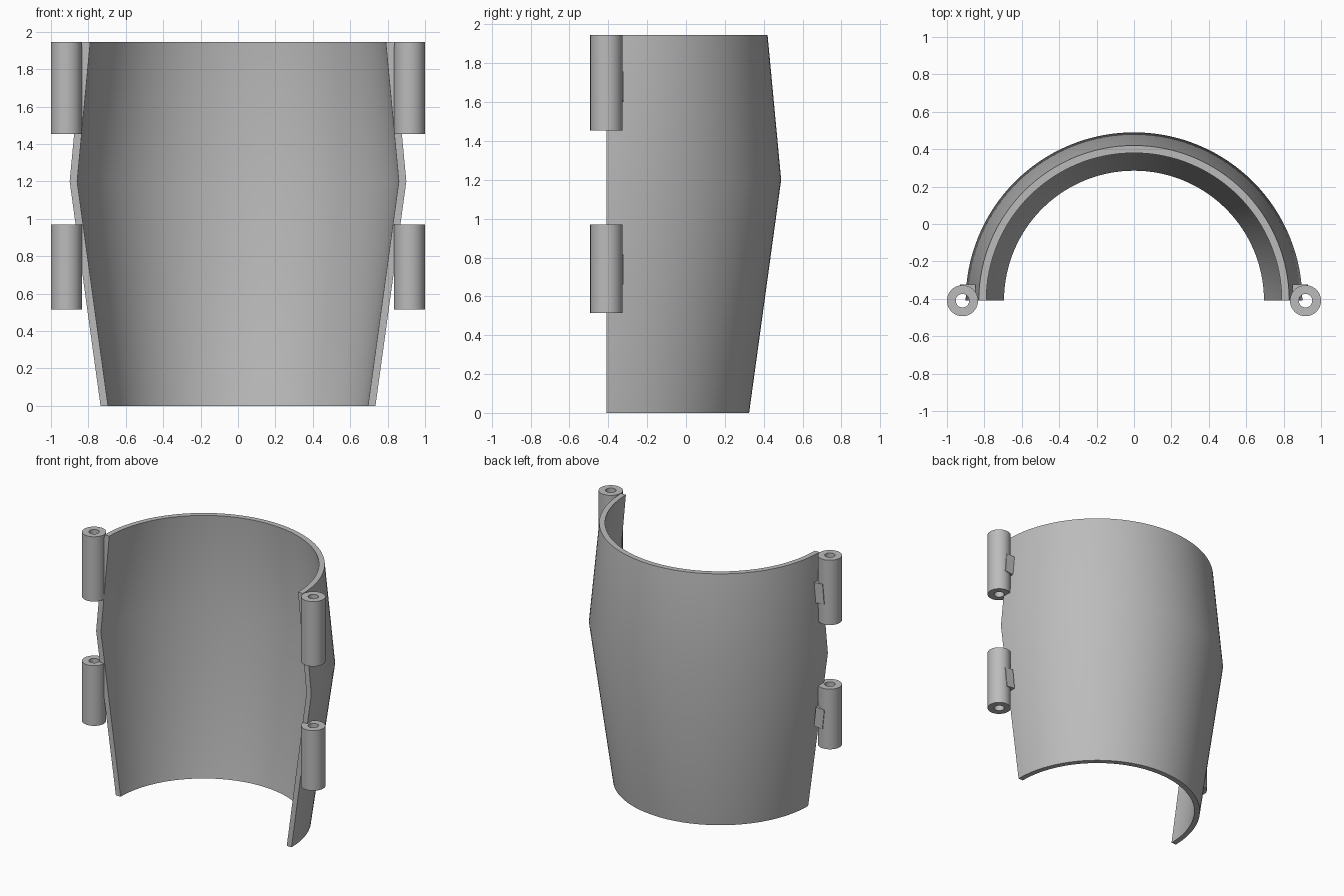
import bpy, bmesh, math
from mathutils import Matrix

if "Cube" in bpy.data.objects:
    bpy.data.objects.remove(bpy.data.objects["Cube"], do_unlink=True)

AXIS_Y = -0.41      # y of the shell's flat cut and of the hinge pins
HEIGHT = 1.945

grey = bpy.data.materials.new("plain grey")
grey.use_nodes = True
grey.diffuse_color = (0.5, 0.5, 0.5, 1)
grey.node_tree.nodes["Principled BSDF"].inputs["Base Color"].default_value = (0.5, 0.5, 0.5, 1)


def finish(bm, name):
    bmesh.ops.recalc_face_normals(bm, faces=bm.faces)
    mesh = bpy.data.meshes.new(name)
    bm.to_mesh(mesh)
    bm.free()
    mesh.materials.append(grey)
    obj = bpy.data.objects.new(name, mesh)
    bpy.context.collection.objects.link(obj)
    bpy.ops.object.select_all(action='DESELECT')
    obj.select_set(True)
    bpy.context.view_layer.objects.active = obj
    bpy.ops.object.shade_smooth_by_angle(angle=math.radians(30))
    return obj


def revolve(name, profile, centre_x, sweep, steps):
    """Turn a closed (radius, z) profile about a vertical axis; cap it if open."""
    bm = bmesh.new()
    full = sweep >= 2 * math.pi - 1e-6
    rings = []
    for i in range(steps if full else steps + 1):
        a = sweep * i / steps
        rings.append([bm.verts.new((centre_x + r * math.cos(a), AXIS_Y + r * math.sin(a), z))
                      for r, z in profile])
    n = len(profile)
    for i in range(steps):
        a, b = rings[i], rings[(i + 1) % len(rings)]
        for j in range(n):
            k = (j + 1) % n
            bm.faces.new((a[j], b[j], b[k], a[k]))
    if not full:
        bm.faces.new(rings[0])
        bm.faces.new(rings[-1])
    return finish(bm, name)


# Half-round shell, widest above the middle
outer = [(0.735, 0), (0.90, 1.2), (0.83, HEIGHT)]
inner = [(r - 0.04, z) for r, z in reversed(outer)]
revolve("shell", outer + inner, 0, math.pi, 64)

# Hinge tubes and the small tabs joining them to the shell
hinges = [("upper", 1.455, HEIGHT, 1.68, -5), ("lower", 0.515, 0.97, 0.738, 6)]
for side, s in (("left", 1), ("right", -1)):
    for level, z0, z1, tab_z, lean in hinges:
        tube = [(0.083, z0), (0.083, z1), (0.036, z1), (0.036, z0)]
        revolve(f"{side}_{level}_hinge_tube", tube, s * 0.917, 2 * math.pi, 40)

        bm = bmesh.new()
        bmesh.ops.create_cube(bm, size=1)
        place = (Matrix.Translation((s * 0.888, -0.345, tab_z))
                 @ Matrix.Rotation(math.radians(s * lean), 4, 'Y')
                 @ Matrix.Diagonal((0.07, 0.045, 0.15, 1)))
        bmesh.ops.transform(bm, matrix=place, verts=bm.verts)
        finish(bm, f"{side}_{level}_hinge_tab")
